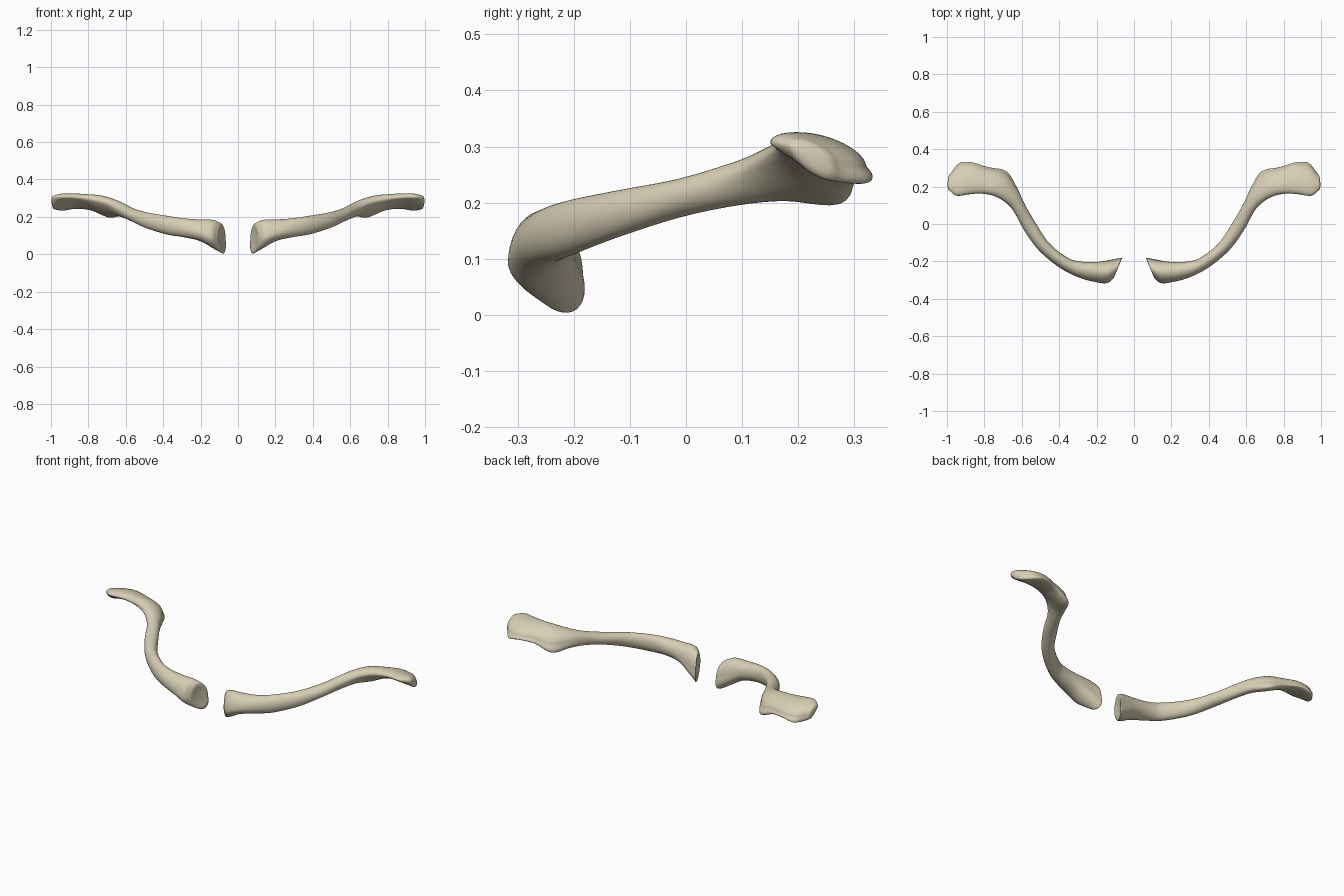
import bpy, bmesh
from math import sin, cos, pi
from mathutils import Vector

if "Cube" in bpy.data.objects:
    bpy.data.objects.remove(bpy.data.objects["Cube"])

# Cross-sections from the inner end to the outer end of one bone:
# front edge x,y,z | back edge x,y,z | top z, bottom z, bottom ridge shift (- = back)
SECTIONS = [
    (.113, -.293, .085, .067, -.183, .070, .166, .003, -.35),
    (.145, -.317, .085, .120, -.193, .090, .184, .030, -.30),
    (.210, -.310, .112, .200, -.203, .125, .186, .072, -.10),
    (.300, -.284, .138, .290, -.200, .145, .193, .092, 0),
    (.400, -.232, .155, .355, -.180, .160, .205, .106, 0),
    (.510, -.140, .180, .452, -.104, .185, .222, .138, 0),
    (.590, -.030, .210, .527, .008, .210, .243, .174, 0),
    (.645, .070, .240, .584, .105, .235, .272, .195, -.15),
    (.697, .122, .268, .628, .192, .245, .295, .204, -.4),
    (.755, .151, .285, .688, .270, .240, .310, .200, -.65),
    (.820, .162, .297, .780, .296, .258, .317, .238, -.5),
    (.880, .158, .303, .865, .320, .265, .321, .248, -.5),
    (.948, .150, .305, .935, .313, .262, .318, .238, -.6),
    (.988, .180, .300, .980, .268, .268, .309, .243, -.4),
]
STEPS, SIDES = 6, 36


def spline(a, b, c, d, t):
    return [.5 * (2*q + (r-p)*t + (2*p-5*q+4*r-s)*t*t + (3*q-p-3*r+s)*t**3)
            for p, q, r, s in zip(a, b, c, d)]


def ring(s):
    front, back = Vector(s[0:3]), Vector(s[3:6])
    mid, half = (front + back) / 2, (front - back) / 2
    pts = []
    for i in range(SIDES):
        a = 2 * pi * i / SIDES
        c, n = cos(a), sin(a)
        if n >= 0:
            rise = Vector((0, 0, s[6] - mid.z))
        else:
            rise = Vector((0, 0, mid.z - s[7])) - half * s[8]
            rise.z += 2 * half.z * s[8] * .5
        pts.append(mid + half * c + rise * n)
    return pts


def end_rings(pts, steps):
    mid = sum(pts, Vector()) / len(pts)
    return [[mid + (p - mid) * k + Vector((dx, 0, 0)) for p in pts] for k, dx in steps]


# Loft the body of the bone
rings = []
n = len(SECTIONS)
for i in range(n - 1):
    quad = [SECTIONS[min(max(j, 0), n - 1)] for j in (i - 1, i, i + 1, i + 2)]
    rings += [ring(spline(*quad, k / STEPS)) for k in range(STEPS)]
rings.append(ring(SECTIONS[-1]))

# Close the inner joint face and round the outer tip
inner = end_rings(rings[0], [(.3, .004), (.7, .000), (.93, -.004)])
outer = end_rings(rings[-1], [(.9, .006), (.65, .010), (.3, .012)])
rings = inner + rings + outer

bm = bmesh.new()
loops = [[bm.verts.new(p) for p in r] for r in rings]
for a, b in zip(loops, loops[1:]):
    for i in range(SIDES):
        j = (i + 1) % SIDES
        bm.faces.new((a[i], a[j], b[j], b[i]))
bm.faces.new(loops[0])
bm.faces.new(loops[-1])
bmesh.ops.recalc_face_normals(bm, faces=bm.faces)
for f in bm.faces:
    f.smooth = True
mesh = bpy.data.meshes.new("collarbones")
bm.to_mesh(mesh)
bm.free()

# Mirrored pair of collarbones
bones = bpy.data.objects.new("collarbones", mesh)
bpy.context.collection.objects.link(bones)
relax = bones.modifiers.new("relax", 'SMOOTH')
relax.factor, relax.iterations = .4, 2
mirror = bones.modifiers.new("mirror", 'MIRROR')
mirror.use_mirror_merge = False

mat = bpy.data.materials.new("bone")
mat.diffuse_color = (.68, .62, .46, 1)
mat.use_nodes = True
mat.node_tree.nodes["Principled BSDF"].inputs["Base Color"].default_value = mat.diffuse_color
mesh.materials.append(mat)
